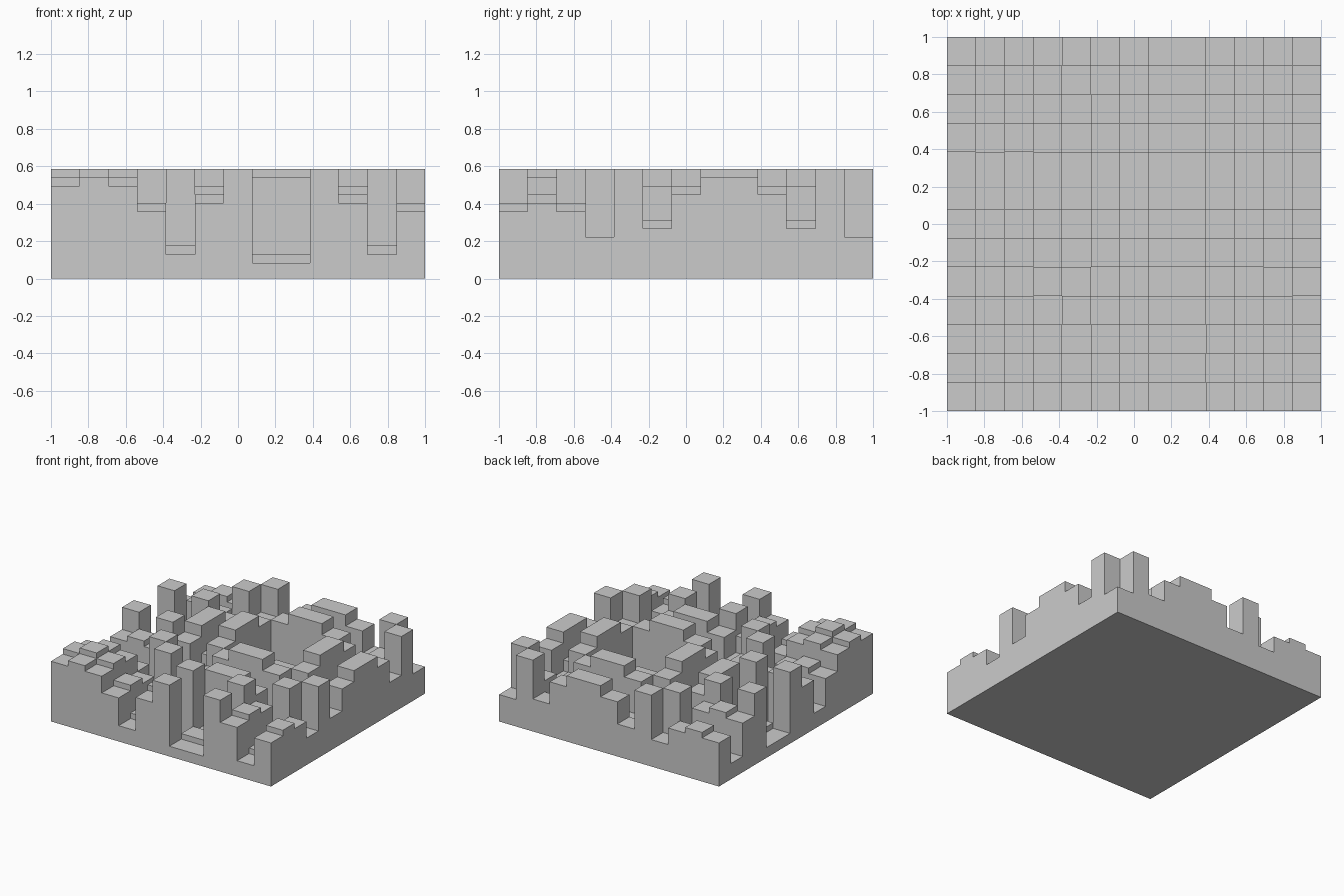
import bpy
import bmesh

cube = bpy.data.objects.get("Cube")
if cube:
    bpy.data.objects.remove(cube, do_unlink=True)

N = 13                # quadratic residue grid, cells per side
BASE = 0.0385         # floor thickness under the deepest well
STEP = 0.0456         # height of one level

# Matte grey material
grey = bpy.data.materials.new("matte_grey")
grey.use_nodes = True
grey.diffuse_color = (0.6, 0.6, 0.6, 1)
grey.node_tree.nodes["Principled BSDF"].inputs["Base Color"].default_value = (0.6, 0.6, 0.6, 1)

# Cells 7 and 8 always share a height, so they form one wide cell
starts = [i for i in range(N) if i != 8]
edges = [2 * i / N - 1 for i in starts] + [1.0]
cells = len(starts)


def height(a, b):
    """Top of a block; zero outside the panel."""
    if not (0 <= a < cells and 0 <= b < cells):
        return 0.0
    level = (N - 1 - (starts[a] - 1) ** 2 - (starts[b] - 1) ** 2) % N
    return BASE + STEP * level


bm = bmesh.new()


def quad(*points):
    bm.faces.new([bm.verts.new(p) for p in points])


# Block tops
for a in range(cells):
    for b in range(cells):
        x0, x1, y0, y1 = edges[a], edges[a + 1], edges[b], edges[b + 1]
        z = height(a, b)
        quad((x0, y0, z), (x1, y0, z), (x1, y1, z), (x0, y1, z))

# Walls wherever two neighbouring heights differ, facing the lower side
for line in range(cells + 1):
    for run in range(cells):
        p, s, t = edges[line], edges[run], edges[run + 1]
        before, after = height(line - 1, run), height(line, run)
        if before != after:
            quad((p, s, after), (p, t, after), (p, t, before), (p, s, before))
            # The height pattern is symmetric in x and y
            quad((s, p, before), (t, p, before), (t, p, after), (s, p, after))

# Flat underside
quad((-1, -1, 0), (-1, 1, 0), (1, 1, 0), (1, -1, 0))

bmesh.ops.remove_doubles(bm, verts=bm.verts, dist=0.0001)
mesh = bpy.data.meshes.new("diffuser_panel")
bm.to_mesh(mesh)
bm.free()
mesh.materials.append(grey)
panel = bpy.data.objects.new("diffuser_panel", mesh)
bpy.context.collection.objects.link(panel)
